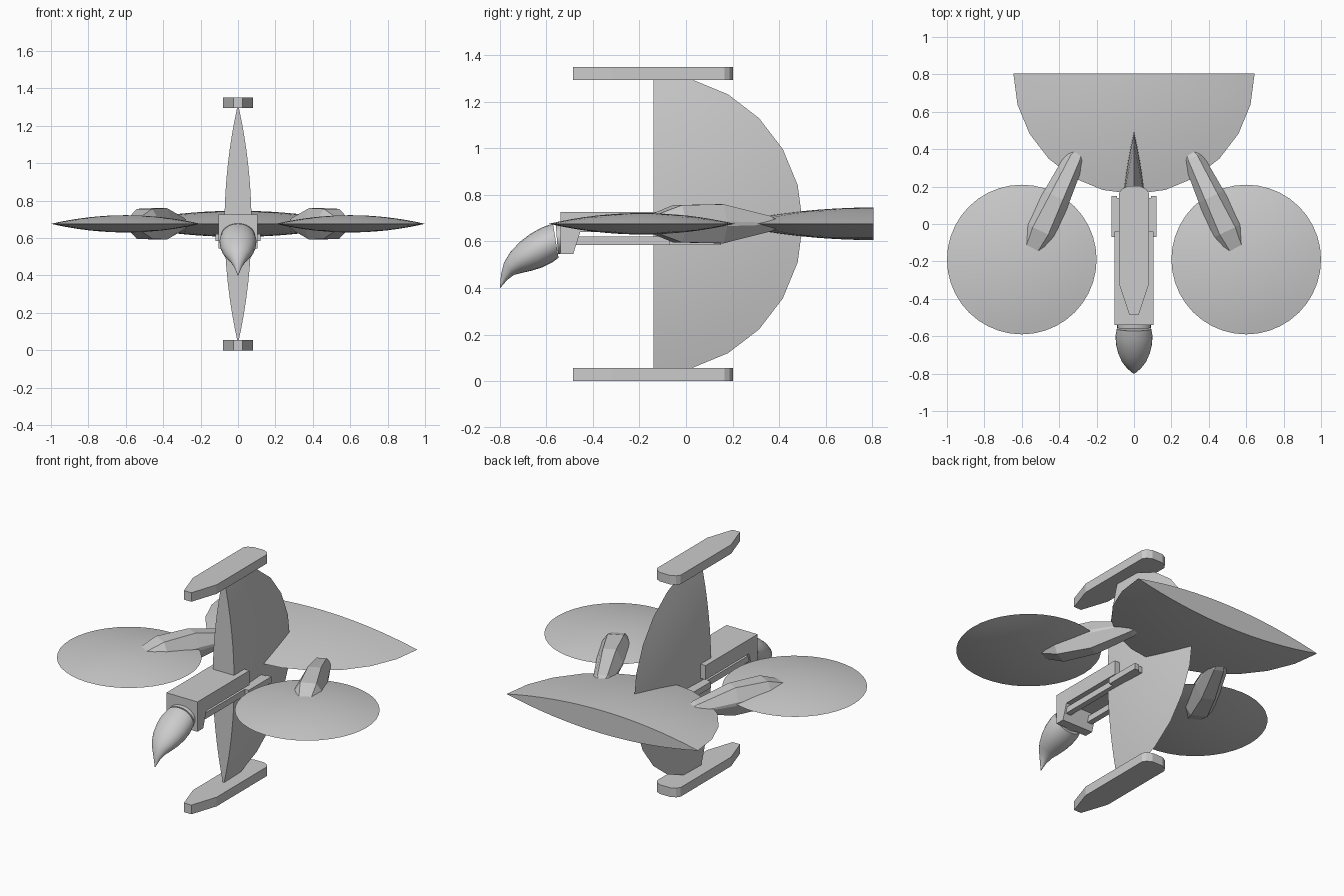
import bpy, bmesh, math
from mathutils import Vector, Matrix

if "Cube" in bpy.data.objects:
    bpy.data.objects.remove(bpy.data.objects["Cube"])

MID = 0.676  # height of the wing plane


def finish(name, bm, smooth=None):
    bmesh.ops.remove_doubles(bm, verts=bm.verts, dist=1e-5)
    bmesh.ops.recalc_face_normals(bm, faces=bm.faces)
    me = bpy.data.meshes.new(name)
    bm.to_mesh(me)
    bm.free()
    ob = bpy.data.objects.new(name, me)
    bpy.context.collection.objects.link(ob)
    if smooth:
        me.polygons.foreach_set("use_smooth", [True] * len(me.polygons))
        me.set_sharp_from_angle(angle=math.radians(smooth))
    return ob


def lens(name, radius, half, centre, sides, rot=None, keep=0):
    """Lens-shaped disc; keep = +1/-1 leaves only the half on that y side."""
    bm = bmesh.new()
    n = 8
    pts = []
    for i in range(-n, n + 1):
        r = 1 - abs(i) / n
        pts.append(bm.verts.new((radius * r, 0, math.copysign(half * (1 - r * r), i))))
    edges = [bm.edges.new(p) for p in zip(pts, pts[1:])]
    bmesh.ops.spin(bm, geom=pts + edges, cent=(0, 0, 0), axis=(0, 0, 1),
                   angle=math.tau, steps=sides)
    bmesh.ops.remove_doubles(bm, verts=bm.verts, dist=1e-5)
    if rot:
        bm.transform(rot)
    if keep:
        bmesh.ops.bisect_plane(bm, geom=bm.verts[:] + bm.edges[:] + bm.faces[:], dist=1e-5,
                               plane_co=(0, 0, 0), plane_no=(0, -keep, 0), clear_outer=True)
        bmesh.ops.holes_fill(bm, edges=[e for e in bm.edges if e.is_boundary], sides=0)
    bm.transform(Matrix.Translation(centre))
    return finish(name, bm, 40)


def loft(name, rings, smooth=None):
    bm = bmesh.new()
    vs = [[bm.verts.new(p) for p in ring] for ring in rings]
    k = len(vs[0])
    for a, b in zip(vs, vs[1:]):
        for i in range(k):
            j = (i + 1) % k
            bm.faces.new((a[i], a[j], b[j], b[i]))
    bm.faces.new(vs[0])
    bm.faces.new(vs[-1])
    return finish(name, bm, smooth)


def box(name, x, y, z):
    return loft(name, [[(x[0], y[0], h), (x[1], y[0], h), (x[1], y[1], h), (x[0], y[1], h)] for h in z])


# Wing discs, rear half disc and vertical fin
for s, side in ((-1, "left"), (1, "right")):
    lens(side + "_disc", 0.4, 0.046, (s * 0.6, -0.19, MID), 40)
lens("rear_half_disc", 0.645, 0.07, (0, 0.805, MID), 24, keep=-1)
lens("vertical_fin", 0.642, 0.072, (0, -0.14, MID), 24,
     Matrix.Rotation(math.pi / 2, 4, 'Y'), keep=1)

# Skids at the top and bottom of the fin
half = [(0.025, -0.485), (0.08, -0.32), (0.08, 0.165), (0.065, 0.187), (0.035, 0.202)]
outline = half + [(-x, y) for x, y in reversed(half)]
for name, z0, z1 in (("lower_skid", 0, 0.056), ("upper_skid", 1.295, 1.35)):
    loft(name, [[(x, y, z) for x, y in outline] for z in (z0, z1)])

# Faceted struts linking the rear half disc to the wing discs
a, b = Vector((0.30, 0.385, MID)), Vector((0.57, -0.185, MID))
axis = (b - a).normalized()
across = Vector((-axis.y, axis.x, 0))
sections = [(0, 0.035, 0.018), (0.05, 0.055, 0.032), (0.42, 0.074, 0.084),
            (0.74, 0.092, 0.08), (0.94, 0.064, 0.035), (1, 0.04, 0.012)]
for s, side in ((-1, "left"), (1, "right")):
    rings = []
    for t, w, h in sections:
        c = a.lerp(b, t)
        ring = []
        for u, v in ((1, 0.12), (0.5, 1), (-0.5, 1), (-1, 0.12),
                     (-1, -0.12), (-0.5, -1), (0.5, -1), (1, -0.12)):
            p = c + across * (u * w) + Vector((0, 0, v * h))
            ring.append((s * p.x, p.y, p.z))
        rings.append(ring)
    loft(side + "_strut", rings)

# Neck block with a drop at the front
profile = [(-0.54, 0.545), (-0.485, 0.545), (-0.455, 0.64),
           (-0.04, 0.64), (-0.04, 0.727), (-0.54, 0.727)]
loft("neck_block", [[(x, y, z) for y, z in profile] for x in (-0.105, 0.105)])

# Rails under the neck and short outer rails
for s, side in ((-1, "left"), (1, "right")):
    box(side + "_rail", sorted((s * 0.06, s * 0.095)), (-0.48, 0.14), (0.585, 0.622))
    box(side + "_outer_rail", sorted((s * 0.09, s * 0.12)), (-0.07, 0.15), (0.585, 0.622))

# Nose collar and curved beak: top y,z / bottom y,z / half width
def ellipse(ty, tz, by, bz, w, n=24):
    c, r = Vector((0, (ty + by) / 2, (tz + bz) / 2)), Vector((0, (ty - by) / 2, (tz - bz) / 2))
    return [c + r * math.cos(math.tau * i / n) + Vector((w * math.sin(math.tau * i / n), 0, 0))
            for i in range(n)]


loft("nose_collar", [ellipse(-0.53, 0.68, -0.53, 0.55, 0.09),
                     ellipse(-0.56, 0.675, -0.55, 0.545, 0.09)], 30)
beak = [(-0.572, 0.677, -0.548, 0.53, 0.092), (-0.62, 0.66, -0.575, 0.51, 0.099),
        (-0.67, 0.632, -0.62, 0.488, 0.096), (-0.715, 0.597, -0.665, 0.474, 0.085),
        (-0.755, 0.555, -0.705, 0.465, 0.067), (-0.782, 0.51, -0.74, 0.456, 0.043),
        (-0.795, 0.46, -0.77, 0.433, 0.02), (-0.8, 0.402, -0.798, 0.4, 0.002)]
loft("beak", [ellipse(*s) for s in beak], 50)
